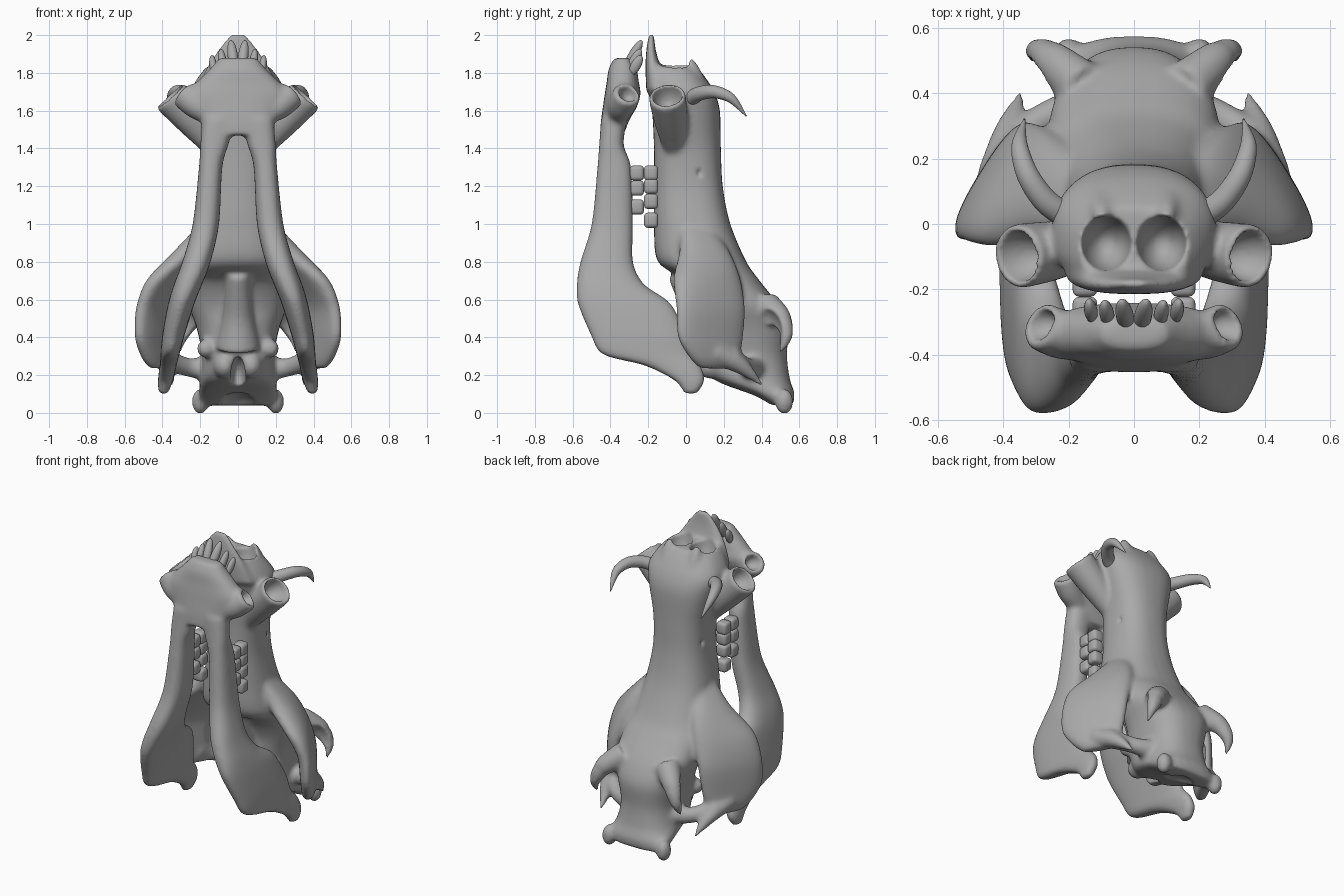
import bpy, bmesh, math
from mathutils import Vector, Matrix

if "Cube" in bpy.data.objects:
    bpy.data.objects.remove(bpy.data.objects["Cube"])

bone = bpy.data.materials.new("bone grey")
bone.use_nodes = True
bone.diffuse_color = (0.4, 0.4, 0.4, 1)
bone.node_tree.nodes["Principled BSDF"].inputs["Base Color"].default_value = (0.4, 0.4, 0.4, 1)
SIDES = 28


def smooth_path(keys, steps=5):
    """Cardinal spline through tuples of any length."""
    out = []
    for i in range(len(keys) - 1):
        p0, p1, p2, p3 = (keys[max(0, min(len(keys) - 1, i + k))] for k in (-1, 0, 1, 2))
        for s in range(steps):
            t = s / steps
            h = t * t * (3 - 2 * t)
            m1, m2 = t * (1 - t) ** 2, t * t * (t - 1)
            out.append([b + (c - b) * h + 0.45 * ((c - a) * m1 + (d - b) * m2)
                        for a, b, c, d in zip(p0, p1, p2, p3)])
    return out + [list(keys[-1])]


def skin(bm, rings):
    """Skin rings of points into a closed body."""
    vs = [[bm.verts.new(p) for p in r] for r in rings]
    for a, b in zip(vs, vs[1:]):
        for i in range(SIDES):
            j = (i + 1) % SIDES
            bm.faces.new((a[i], a[j], b[j], b[i]))
    bm.faces.new(vs[0])
    bm.faces.new(vs[-1])


def ring(c, u, v, a, b, power=2.0):
    pts = []
    for i in range(SIDES):
        t = math.tau * i / SIDES
        cs, sn = math.cos(t), math.sin(t)
        pts.append(c + u * a * math.copysign(abs(cs) ** (2 / power), cs)
                   + v * b * math.copysign(abs(sn) ** (2 / power), sn))
    return pts


def loft(bm, keys, side=1, power=2.5):
    """Level sections: x, half width, front y, back y, z, yaw."""
    rings = []
    for x, a, y0, y1, z, yaw in smooth_path(keys):
        rot = Matrix.Rotation(yaw * side, 3, 'Z')
        rings.append(ring(Vector((x * side, (y0 + y1) / 2, z)), rot @ Vector((1, 0, 0)),
                          rot @ Vector((0, 1, 0)), a, (y1 - y0) / 2, power))
    skin(bm, rings)


def tube(bm, keys, side=1):
    """Round sweep: x, y, z, radius."""
    path = smooth_path(keys)
    pts = [Vector((k[0] * side, k[1], k[2])) for k in path]
    rings = []
    for i, p in enumerate(pts):
        t = (pts[min(i + 1, len(pts) - 1)] - pts[max(i - 1, 0)]).normalized()
        u = t.cross(Vector((0.3, 0.2, 1)) if abs(t.z) < 0.8 else Vector((0, 1, 0))).normalized()
        rings.append(ring(p, u, t.cross(u), max(path[i][3], 0.002), max(path[i][3], 0.002)))
    skin(bm, rings)


def blob(bm, c, size, side=1, tilt=(0, 0)):
    """Ellipsoid tilted about x, then y."""
    m = (Matrix.Translation((c[0] * side, c[1], c[2])) @ Matrix.Rotation(tilt[1] * side, 4, 'Y')
         @ Matrix.Rotation(tilt[0], 4, 'X') @ Matrix.Diagonal((*size, 1)))
    bmesh.ops.create_uvsphere(bm, u_segments=24, v_segments=14, radius=1, matrix=m)


def make(name, bm):
    bmesh.ops.recalc_face_normals(bm, faces=bm.faces)
    me = bpy.data.meshes.new(name)
    bm.to_mesh(me)
    bm.free()
    for p in me.polygons:
        p.use_smooth = True
    me.materials.append(bone)
    ob = bpy.data.objects.new(name, me)
    bpy.context.scene.collection.objects.link(ob)
    return ob


def fuse(ob, cutter):
    """Melt overlapping parts together and carve the hollows."""
    def remesh(size):
        r = ob.modifiers.new("melt", 'REMESH')
        r.mode, r.voxel_size, r.use_smooth_shade = 'VOXEL', size, True

    def soften(n):
        s = ob.modifiers.new("soften", 'SMOOTH')
        s.factor, s.iterations = 0.5, n
    remesh(0.011)
    soften(12)
    b = ob.modifiers.new("carve", 'BOOLEAN')
    b.operation, b.object, b.solver = 'DIFFERENCE', cutter, 'EXACT'
    remesh(0.01)
    soften(4)
    cutter.hide_render = True
    cutter.hide_set(True)


BOTH = (1, -1)

# Cranium: snout and braincase
cran, hollow = bmesh.new(), bmesh.new()
loft(cran, [(0, w, f, b, z, 0) for z, w, f, b in (
    (0.04, 0.19, 0.45, 0.565), (0.1, 0.21, 0.34, 0.575), (0.18, 0.2, 0.14, 0.55),
    (0.3, 0.19, 0.08, 0.535), (0.45, 0.22, 0.08, 0.54), (0.57, 0.26, 0.07, 0.49),
    (0.7, 0.26, 0, 0.39), (0.8, 0.25, -0.15, 0.32), (1, 0.21, -0.17, 0.235),
    (1.2, 0.18, -0.17, 0.195), (1.4, 0.185, -0.17, 0.185), (1.6, 0.23, -0.18, 0.18),
    (1.7, 0.25, -0.2, 0.15), (1.78, 0.21, -0.21, 0.1), (1.84, 0.16, -0.21, 0.05))])
# Upper lip plate
loft(cran, [(0, w, f, b, z, 0) for z, w, f, b in (
    (1.7, 0.22, -0.21, -0.08), (1.82, 0.17, -0.215, -0.13),
    (1.92, 0.11, -0.21, -0.16), (2.01, 0.04, -0.195, -0.17))])
# Skull base
tube(cran, [(0, -0.04, 0.74, 0.06), (0, 0.06, 0.52, 0.08), (0, 0.11, 0.34, 0.12)])
for s in BOTH:
    # Nasal points
    tube(cran, [(0.1, 0.06, 1.74, 0.05), (0.1, 0.03, 1.84, 0.03), (0.09, -0.02, 1.92, 0.006)], s)
    # Occipital knuckles and base lumps
    blob(cran, (0.07, 0.13, 0.25), (0.06, 0.08, 0.07), s)
    blob(cran, (0.17, 0.14, 0.34), (0.05, 0.05, 0.05), s)
    # Crest corners
    blob(cran, (0.2, 0.52, 0.06), (0.045, 0.05, 0.07), s)
    # Flared cheek arch
    loft(cran, [(0.15, 0.05, -0.04, 0.12, 1, 0.2), (0.24, 0.08, -0.04, 0.23, 0.86, 0.4),
                (0.35, 0.075, -0.09, 0.31, 0.71, 0.55), (0.415, 0.055, -0.08, 0.34, 0.56, 0.55),
                (0.43, 0.05, -0.07, 0.33, 0.4, 0.55), (0.42, 0.045, 0, 0.3, 0.29, 0.55),
                (0.41, 0.03, 0.06, 0.25, 0.235, 0.55)], s)
    # Cheek spike and ear bridge
    tube(cran, [(0.42, 0.15, 0.32, 0.06), (0.38, 0.29, 0.25, 0.045), (0.34, 0.42, 0.13, 0.006)], s)
    tube(cran, [(0.12, 0.36, 0.24, 0.08), (0.26, 0.33, 0.24, 0.05), (0.4, 0.23, 0.29, 0.06)], s)
    # Brow hook
    tube(cran, [(0.16, 0.42, 0.57, 0.08), (0.25, 0.5, 0.5, 0.06), (0.3, 0.53, 0.4, 0.035),
                (0.31, 0.49, 0.31, 0.008)], s)
    # Tusk socket flange
    tube(cran, [(0.12, -0.06, 1.4, 0.06), (0.24, -0.08, 1.55, 0.09), (0.36, -0.1, 1.68, 0.1)], s)
    # Hollows: socket, nostril, eye, temple, nerve hole
    blob(hollow, (0.38, -0.1, 1.7), (0.14, 0.082, 0.078), s, (0, -0.65))
    blob(hollow, (0.085, -0.06, 1.87), (0.078, 0.085, 0.16), s)
    blob(hollow, (0.335, 0.43, 0.46), (0.12, 0.075, 0.12), s, (0.3, 0))
    blob(hollow, (0.29, 0.2, 0.43), (0.07, 0.1, 0.16), s)
    blob(hollow, (0.185, 0.07, 1.27), (0.03, 0.018, 0.03), s)
blob(hollow, (0, 0.36, -0.02), (0.13, 0.16, 0.13))
blob(hollow, (0, 0.12, 0.2), (0.04, 0.12, 0.1))
fuse(make("cranium", cran), make("cranium_hollows", hollow))

# Lower jaw: chin
jaw, hollow = bmesh.new(), bmesh.new()
loft(jaw, [(0, w, f, b, z, 0) for z, w, f, b in (
    (1.47, 0.17, -0.455, -0.33), (1.55, 0.19, -0.45, -0.3), (1.62, 0.24, -0.44, -0.26),
    (1.69, 0.27, -0.43, -0.24), (1.75, 0.22, -0.42, -0.25), (1.82, 0.15, -0.41, -0.26),
    (1.88, 0.1, -0.38, -0.29))])
for s in BOTH:
    # Jaw branches
    loft(jaw, [(x, a, f, b, z, 0) for z, x, a, f, b in (
        (1.56, 0.1, 0.09, -0.45, -0.31), (1.42, 0.125, 0.075, -0.46, -0.33),
        (1.3, 0.145, 0.062, -0.47, -0.29), (1, 0.17, 0.07, -0.5, -0.28),
        (0.8, 0.22, 0.075, -0.56, -0.28), (0.68, 0.265, 0.075, -0.58, -0.22),
        (0.58, 0.3, 0.07, -0.575, -0.08), (0.42, 0.34, 0.06, -0.51, 0),
        (0.31, 0.36, 0.05, -0.445, 0.03), (0.25, 0.37, 0.045, -0.22, 0.08),
        (0.17, 0.385, 0.04, -0.06, 0.1), (0.1, 0.395, 0.025, -0.01, 0.06))], s)
    # Lower tusk sockets
    tube(jaw, [(0.14, -0.36, 1.58, 0.06), (0.22, -0.34, 1.63, 0.075), (0.29, -0.31, 1.69, 0.075)], s)
    blob(hollow, (0.31, -0.305, 1.705), (0.09, 0.052, 0.052), s, (0, -0.5))
fuse(make("lower_jaw", jaw), make("jaw_hollows", hollow))

# Tusks
for s, label in ((1, "left"), (-1, "right")):
    bm = bmesh.new()
    tube(bm, [(0.2, 0.02, 1.66, 0.04), (0.27, 0.07, 1.69, 0.038), (0.325, 0.15, 1.7, 0.034),
              (0.35, 0.24, 1.665, 0.025), (0.335, 0.32, 1.57, 0.003)], s)
    make(label + "_tusk", bm)

# Incisors
bm = bmesh.new()
for s in BOTH:
    for x, y, z, w, h in ((0.028, -0.28, 1.89, 0.027, 0.095), (0.083, -0.275, 1.86, 0.022, 0.075),
                          (0.132, -0.265, 1.84, 0.02, 0.06)):
        blob(bm, (x, y, z), (w, 0.027, h), s, (-0.5, 0.12))
make("incisors", bm)

# Cheek teeth, two rounded cusps each
for label, y, heights in (("lower", -0.26, (1.27, 1.19, 1.09)),
                          ("upper", -0.185, (1.27, 1.2, 1.12, 1.02))):
    bm = bmesh.new()
    for s in BOTH:
        for z in heights:
            m = Matrix.Translation((0.15 * s, y, z)) @ Matrix.Diagonal((0.075, 0.075, 0.08, 1))
            bmesh.ops.create_cube(bm, size=1, matrix=m)
    bmesh.ops.bevel(bm, geom=bm.edges[:], offset=0.02, segments=3, affect='EDGES', profile=0.5)
    make(label + "_cheek_teeth", bm)
